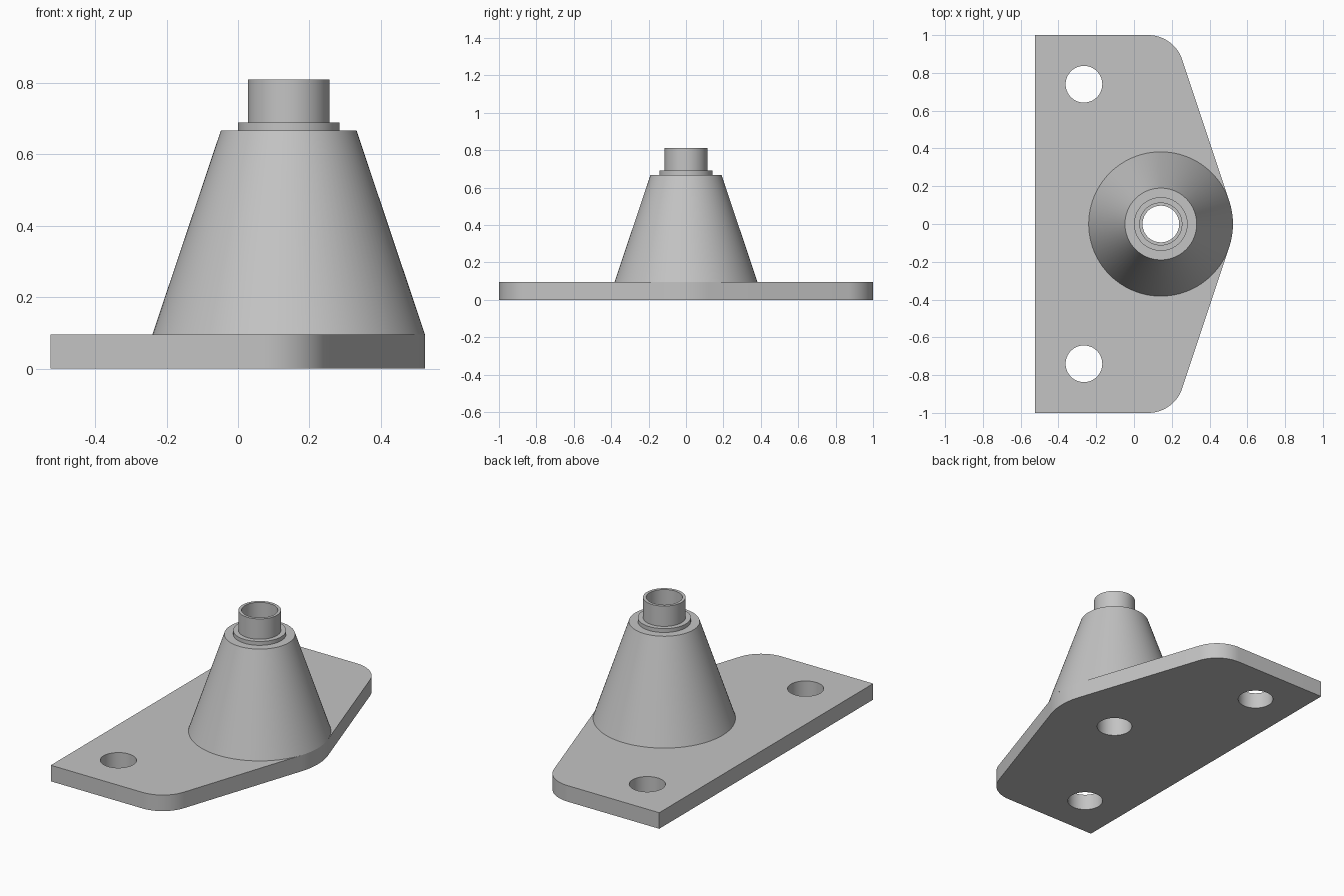
import bpy, bmesh
from math import sin, cos, acos, atan2, hypot, pi

cube = bpy.data.objects.get("Cube")
if cube:
    bpy.data.objects.remove(cube, do_unlink=True)

SEGMENTS = 96
PLATE_TOP = 0.095
AXIS_X = 0.142
BASE_R = 0.382
BORE_R = 0.097

grey = bpy.data.materials.new("plain grey")
grey.use_nodes = True
color = (0.55, 0.55, 0.55, 1)
grey.diffuse_color = color
grey.node_tree.nodes["Principled BSDF"].inputs["Base Color"].default_value = color


def make_object(name, bm):
    bmesh.ops.recalc_face_normals(bm, faces=bm.faces)
    mesh = bpy.data.meshes.new(name)
    bm.to_mesh(mesh)
    bm.free()
    mesh.materials.append(grey)
    obj = bpy.data.objects.new(name, mesh)
    bpy.context.collection.objects.link(obj)
    return obj


def prism(name, outline, z0, z1):
    bm = bmesh.new()
    face = bm.faces.new([bm.verts.new((x, y, z0)) for x, y in outline])
    moved = bmesh.ops.extrude_face_region(bm, geom=[face], use_keep_orig=True)["geom"]
    verts = [v for v in moved if isinstance(v, bmesh.types.BMVert)]
    bmesh.ops.translate(bm, verts=verts, vec=(0, 0, z1 - z0))
    return make_object(name, bm)


def arc(cx, cy, r, a0, a1, n):
    return [(cx + r * cos(a0 + (a1 - a0) * i / n),
             cy + r * sin(a0 + (a1 - a0) * i / n)) for i in range(n + 1)]


def activate(obj):
    bpy.ops.object.select_all(action='DESELECT')
    obj.select_set(True)
    bpy.context.view_layer.objects.active = obj


def smooth(obj):
    activate(obj)
    bpy.ops.object.shade_smooth_by_angle(angle=pi / 9)


# Base plate: rounded corners joined by tangent lines to the nose under the cone
CORNER_X, CORNER_R = 0.075, 0.19
corner_y = 1 - CORNER_R
dx, dy = CORNER_X - AXIS_X, corner_y
tangent = atan2(dy, dx) - acos((BASE_R - CORNER_R) / hypot(dx, dy))
upper = arc(CORNER_X, corner_y, CORNER_R, tangent, pi / 2, 16)
lower = [(x, -y) for x, y in reversed(upper)]
nose = arc(AXIS_X, 0, BASE_R, -tangent, tangent, 16)
plate = prism("base_plate", [(-0.525, -1)] + lower + nose + upper + [(-0.525, 1)],
              0, PLATE_TOP)

# Two mounting holes and the central bore
for x, y in [(-0.265, 0.74), (-0.265, -0.74), (AXIS_X, 0)]:
    cutter = prism("hole_cutter", arc(x, y, BORE_R, 0, 2 * pi, SEGMENTS)[:-1], -0.1, 0.2)
    cutter.hide_render = True
    cut = plate.modifiers.new("hole", 'BOOLEAN')
    cut.operation = 'DIFFERENCE'
    cut.solver = 'EXACT'
    cut.object = cutter
    activate(plate)
    bpy.ops.object.modifier_apply(modifier=cut.name)
    bpy.data.objects.remove(cutter, do_unlink=True)
smooth(plate)


# Turned parts, all pierced by the same bore
def turned(name, profile):
    bm = bmesh.new()
    rings = [[bm.verts.new((x, y, z)) for x, y in arc(AXIS_X, 0, r, 0, 2 * pi, SEGMENTS)[:-1]]
             for r, z in profile]
    for a, b in zip(rings, rings[1:]):
        for i in range(SEGMENTS):
            j = (i + 1) % SEGMENTS
            bm.faces.new((a[i], a[j], b[j], b[i]))
    smooth(make_object(name, bm))


turned("cone_tower", [
    (BASE_R, PLATE_TOP), (0.19, 0.667),   # cone
    (0.142, 0.667), (0.142, 0.69),        # collar
    (0.114, 0.69), (0.114, 0.81),         # spigot
    (BORE_R, 0.81), (BORE_R, PLATE_TOP),  # bore
])
